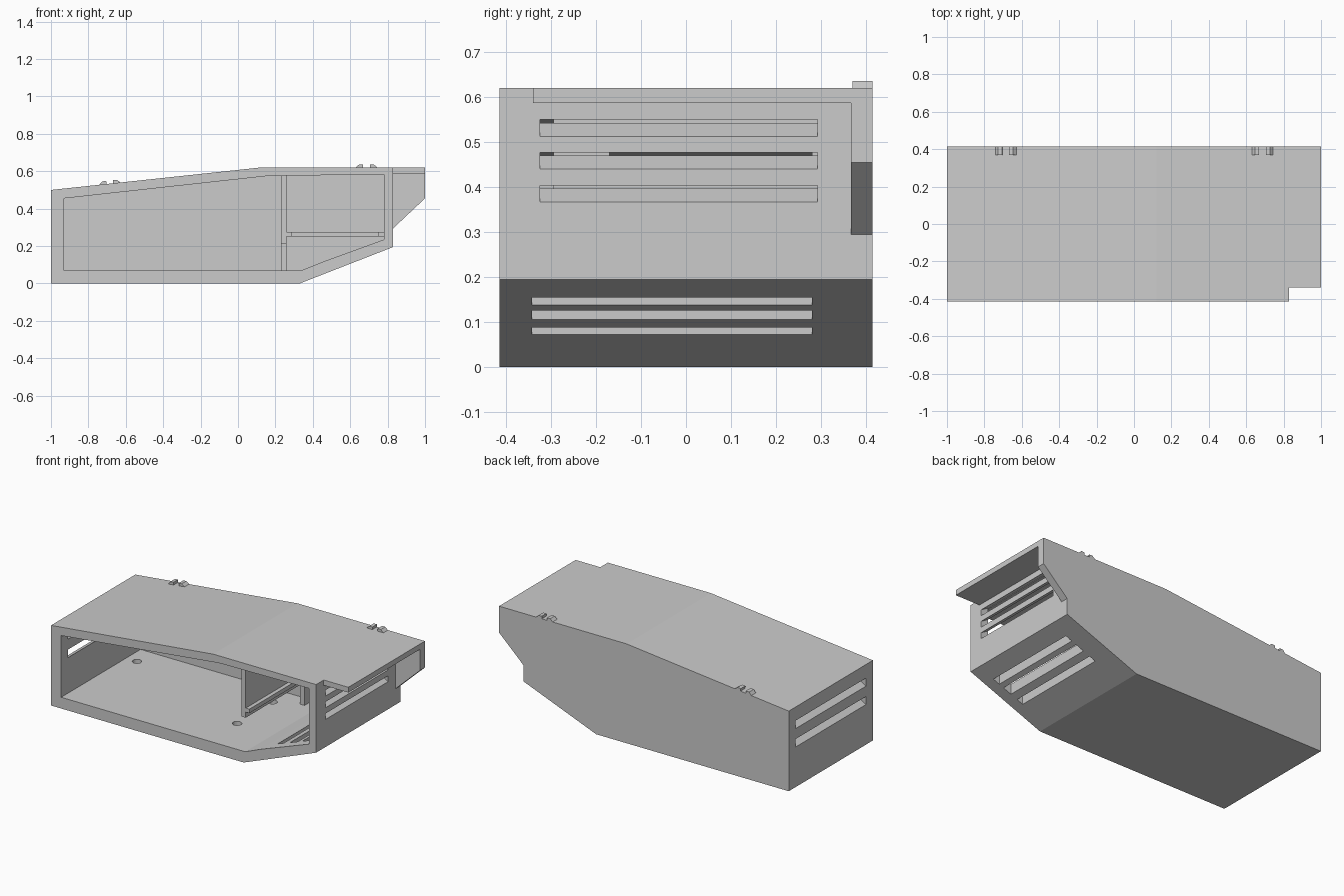
import bpy
import bmesh
import math

cube = bpy.data.objects.get("Cube")
if cube:
    bpy.data.objects.remove(cube, do_unlink=True)

grey = bpy.data.materials.new("light_grey")
grey.use_nodes = True
COLOUR = (0.6, 0.6, 0.6, 1)
grey.diffuse_color = COLOUR
grey.node_tree.nodes["Principled BSDF"].inputs["Base Color"].default_value = COLOUR


def prism(name, profile, y0, y1):
    """Extrude an x-z outline from y0 to y1."""
    bm = bmesh.new()
    face = bm.faces.new([bm.verts.new((x, y0, z)) for x, z in profile])
    ext = bmesh.ops.extrude_face_region(bm, geom=[face])
    verts = [v for v in ext["geom"] if isinstance(v, bmesh.types.BMVert)]
    bmesh.ops.translate(bm, verts=verts, vec=(0, y1 - y0, 0))
    bmesh.ops.recalc_face_normals(bm, faces=bm.faces)
    mesh = bpy.data.meshes.new(name)
    bm.to_mesh(mesh)
    bm.free()
    mesh.materials.append(grey)
    obj = bpy.data.objects.new(name, mesh)
    bpy.context.collection.objects.link(obj)
    return obj


def box(name, x0, x1, y0, y1, z0, z1):
    return prism(name, [(x0, z0), (x1, z0), (x1, z1), (x0, z1)], y0, y1)


def cut(target, cutter):
    cutter.hide_render = True
    cutter.hide_set(True)
    cutter.display_type = "WIRE"
    mod = target.modifiers.new(cutter.name, "BOOLEAN")
    mod.operation = "DIFFERENCE"
    mod.solver = "EXACT"
    mod.object = cutter


def bake(target):
    """Apply the cuts and drop the cutters."""
    bpy.context.view_layer.objects.active = target
    for mod in list(target.modifiers):
        cutter = mod.object
        bpy.ops.object.modifier_apply(modifier=mod.name)
        bpy.data.objects.remove(cutter, do_unlink=True)


# Hollow housing, open at the front
housing = prism("housing", [(-1, 0), (0.33, 0), (0.83, 0.195), (0.83, 0.62),
                            (0.12, 0.62), (-1, 0.5)], -0.415, 0.415)
cut(housing, prism("cavity_cutter", [
    (-0.93, 0.07), (0.34, 0.07), (0.45, 0.115), (0.78, 0.235),
    (0.78, 0.583), (0.16, 0.575), (-0.93, 0.455)], -0.5, 0.367))

# Slanted vents in the tall end wall
for z in (0.367, 0.44, 0.513):
    cut(housing, prism("end_vent_cutter", [
        (0.77, z + 0.036), (0.84, z - 0.006),
        (0.84, z + 0.031), (0.77, z + 0.073)], -0.325, 0.293))

# Slanted vents in the low end wall
for z in (0.25, 0.365):
    cut(housing, prism("low_vent_cutter", [
        (-1.01, z - 0.006), (-0.92, z + 0.048),
        (-0.92, z + 0.098), (-1.01, z + 0.044)], -0.347, 0.347))

# Upright vents through the sloping floor
for x0, x1 in ((0.515, 0.555), (0.6, 0.653), (0.684, 0.726)):
    cut(housing, box("floor_vent_cutter", x0, x1, -0.343, 0.28, 0, 0.225))

# Shallow round sockets in the floor
for x, y in ((0.085, -0.13), (0.085, 0.22), (-0.855, 0.225)):
    bpy.ops.mesh.primitive_cylinder_add(vertices=24, radius=0.027, depth=0.06,
                                        location=(x, y, 0.07))
    socket = bpy.context.object
    socket.name = "socket_cutter"
    cut(housing, socket)
bake(housing)

# Roof overhang and rear fin
box("roof_overhang", 0.83, 1, -0.34, 0.415, 0.587, 0.62)
prism("rear_fin", [(0.83, 0.295), (1, 0.455), (1, 0.62), (0.83, 0.62)],
      0.367, 0.415)

# Inner divider with a low passage and a narrow slot
divider = box("divider", 0.23, 0.26, -0.295, 0.37, 0.065, 0.585)
cut(divider, box("passage_cutter", 0.2, 0.3, -0.4, 0.285, 0, 0.215))
cut(divider, box("slot_cutter", 0.2, 0.3, -0.17, 0.28, 0.45, 0.5))
bake(divider)

# Support rails around the side compartment
box("divider_rail", 0.255, 0.285, -0.295, 0.37, 0.25, 0.275)
box("wall_rail", 0.75, 0.785, -0.295, 0.37, 0.25, 0.275)
box("rear_rail", 0.28, 0.755, 0.34, 0.37, 0.25, 0.275)

# Two pairs of hinge lugs on the rear roof edge, following the roof slope
lug = [(-0.057, -0.005), (-0.057, 0), (-0.04, 0.016), (-0.018, 0.016), (-0.018, -0.005)]
for label, cx, cz, angle in (("low", -0.685, 0.534, math.atan(0.107)),
                             ("high", 0.687, 0.62, 0)):
    for side, sign in (("right", 1), ("left", -1)):
        points = [(sign * x, z) for x, z in lug]
        c, s = math.cos(angle), math.sin(angle)
        prism(f"{label}_hinge_lug_{side}",
              [(cx + x * c - z * s, cz + x * s + z * c) for x, z in points],
              0.37, 0.415)
